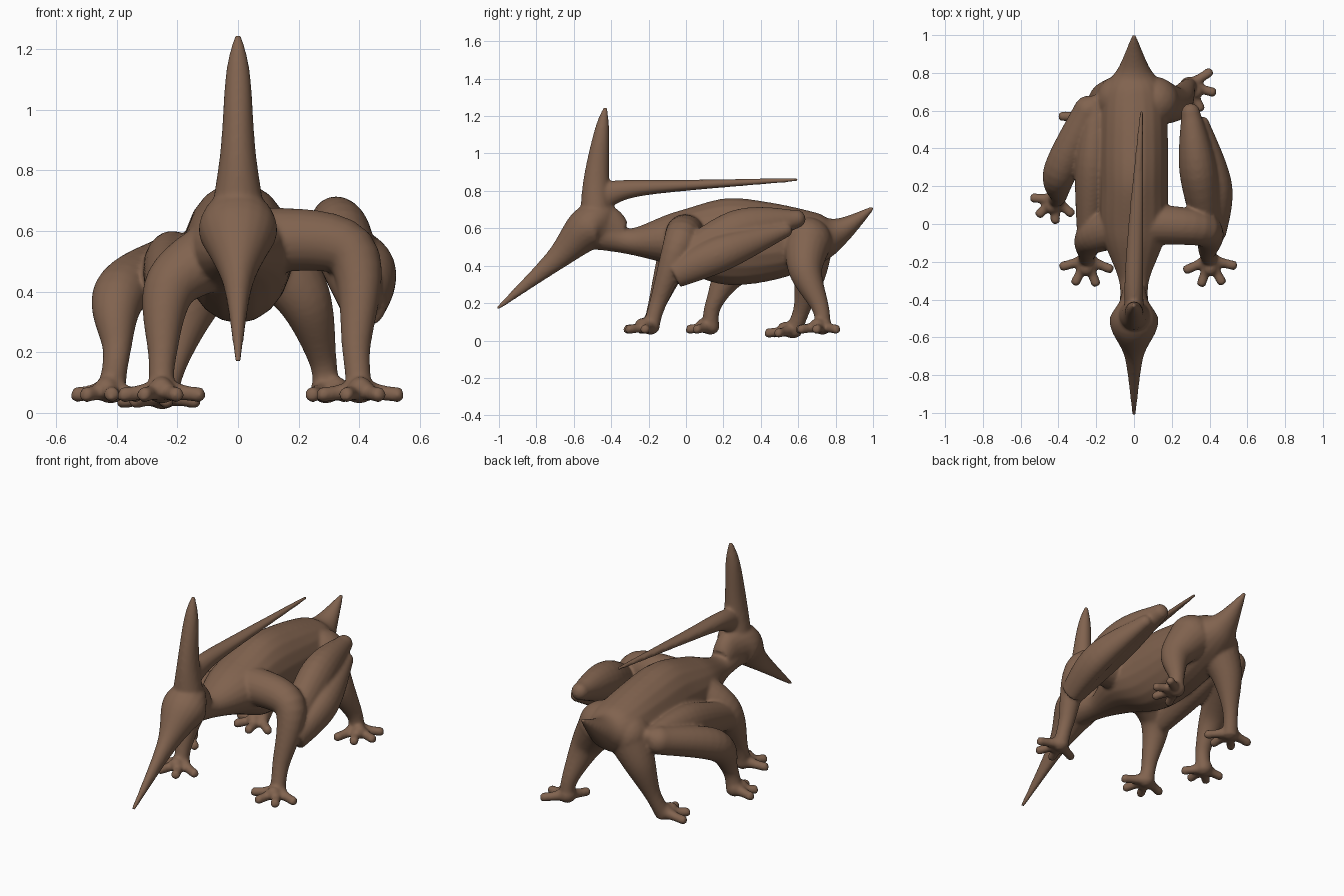
import bpy, bmesh, math
from mathutils import Vector

cube = bpy.data.objects.get("Cube")
if cube:
    bpy.data.objects.remove(cube, do_unlink=True)

hide_brown = bpy.data.materials.new("hide_brown")
hide_brown.use_nodes = True
brown = (0.22, 0.125, 0.078, 1)
hide_brown.diffuse_color = brown
hide_brown.node_tree.nodes["Principled BSDF"].inputs["Base Color"].default_value = brown

bm = bmesh.new()
SIDES, STEPS = 20, 8


def spline(before, start, end, after, t):
    """Smooth curve from start to end, steered by the neighbouring stations."""
    leave, arrive = (end - before) / 2, (after - start) / 2
    bend = start - end
    return start + t * (leave + t * (-3 * bend - 2 * leave - arrive
                                     + t * (2 * bend + leave + arrive)))


def tube(centres, widths, heights):
    """Sweep an ellipse smoothly through the given centres."""
    stations = [Vector((*centre, width, height))
                for centre, width, height in zip(centres, widths, heights)]
    padded = [stations[0], *stations, stations[-1]]
    path = [spline(*padded[i:i + 4], step / STEPS)
            for i in range(len(stations) - 1) for step in range(STEPS)]
    path.append(stations[-1])
    rings, side = [], None
    for i, station in enumerate(path):
        previous, following = path[max(i - 1, 0)], path[min(i + 1, len(path) - 1)]
        along = Vector((following - previous)[:3]).normalized()
        if side is None:
            side = Vector((0, 1, 0)) if abs(along.x) > 0.8 else Vector((1, 0, 0))
        side = (side - along * side.dot(along)).normalized()
        other = along.cross(side)
        centre, width, height = Vector(station[:3]), station[3], station[4]
        ring = []
        for j in range(SIDES):
            angle = math.tau * j / SIDES
            ring.append(bm.verts.new(centre + side * width * math.cos(angle)
                                     + other * height * math.sin(angle)))
        rings.append(ring)
    for lower, upper in zip(rings, rings[1:]):
        for j in range(SIDES):
            bm.faces.new((lower[j - 1], lower[j], upper[j], upper[j - 1]))
    bm.faces.new(reversed(rings[0]))
    bm.faces.new(rings[-1])


def ball(centre, radius):
    made = bmesh.ops.create_icosphere(bm, subdivisions=3, radius=radius)
    bmesh.ops.translate(bm, verts=made["verts"], vec=centre)


def midline(*stations):
    """Part on the centre plane, from stations of y, z, half width, half height."""
    tube([(0, y, z) for y, z, width, height in stations],
         [width for y, z, width, height in stations],
         [height for y, z, width, height in stations])


def foot(palm, heading, length):
    """Splayed four-toed foot with a thick palm and rounded toe tips."""
    palm = Vector(palm)
    rise = Vector((0, 0, 0.02))

    def toward(degrees):
        return Vector((math.cos(math.radians(degrees)), math.sin(math.radians(degrees)), 0))

    ball(palm + rise, 0.05)
    ball(palm + rise + toward(heading) * length * 0.3, 0.04)
    for spread in range(-72, 73, 48):
        toe = toward(heading + spread) * length
        girth = [0.04, 0.026, 0.025, 0.012]
        tube([palm + rise, palm + rise / 3 + toe / 2, palm + toe * 0.9, palm + toe],
             girth, girth)


def leg(root, knee, ankle, palm, thickness, heading, length=0.15):
    """Leg thickest at the root, narrowing to the ankle, ending in a foot."""
    girth = [*thickness, 0.046, 0.046]
    tube([root, knee, ankle, palm], girth, girth)
    ball(root, thickness[0])
    foot(palm, heading, length)


def wing_lobe(tip, middle, base, width):
    """Folded wing: a spindle with a rounded tip."""
    taper = [width / 2, width, width * 0.7]
    tube([tip, middle, base], taper, [taper[0], width * 1.2, width * 0.9])
    ball(tip, width / 2)


# Neck, trunk and tail
midline((-.45, .57, .08, .09), (-.3, .53, .08, .07), (-.05, .54, .17, .15),
        (.2, .53, .18, .23), (.45, .53, .18, .21), (.7, .55, .16, .14),
        (.83, .59, .08, .07), (1, .71, .01, .01))

# Head and beak
midline((-.34, .57, .06, .07), (-.42, .6, .08, .12), (-.52, .6, .13, .12),
        (-.7, .43, .05, .06), (-1.01, .17, .01, .01))

# Upright horn
midline((-.48, .6, .1, .09), (-.48, .85, .06, .07), (-.45, 1.12, .04, .04),
        (-.43, 1.25, .01, .01))

# Long crest sweeping back over the trunk, leaning slightly to the left
tube([(0, -.46, .77), (0, -.3, .81), (.01, 0, .83), (.04, .6, .86)],
     [.05, .05, .04, .01], [.08, .05, .03, .01])

# Front legs
leg(root=(.05, 0, .57), knee=(.37, -.03, .53), ankle=(.39, -.15, .2),
    palm=(.4, -.19, .06), thickness=(.11, .09), heading=-85)
leg(root=(-.04, 0, .54), knee=(-.22, -.07, .42), ankle=(-.25, -.16, .18),
    palm=(-.25, -.19, .06), thickness=(.12, .09), heading=-93)

# Hind legs, with the feet turned differently
leg(root=(.11, .65, .53), knee=(.22, .64, .37), ankle=(.28, .72, .17),
    palm=(.29, .73, .06), thickness=(.13, .09), heading=-38)
leg(root=(-.07, .66, .52), knee=(-.15, .66, .36), ankle=(-.21, .62, .17),
    palm=(-.25, .57, .04), thickness=(.13, .09), heading=-108)

# Right wing limb standing on its own smaller foot
leg(root=(-.24, .6, .5), knee=(-.39, .28, .39), ankle=(-.4, .15, .2),
    palm=(-.42, .13, .06), thickness=(.08, .09), heading=-112, length=.13)

# Folded wings: inner and outer lobe on the left, inner lobe on the right
wing_lobe(tip=(.3, .59, .65), middle=(.34, .28, .58), base=(.4, -.08, .38), width=.1)
wing_lobe(tip=(.36, .53, .59), middle=(.44, .2, .47), base=(.43, -.06, .35), width=.08)
wing_lobe(tip=(-.2, .64, .53), middle=(-.22, .32, .49), base=(-.24, -.05, .4), width=.09)

bmesh.ops.recalc_face_normals(bm, faces=bm.faces[:])
mesh = bpy.data.meshes.new("crested_creature_body")
bm.to_mesh(mesh)
bm.free()
body = bpy.data.objects.new("crested_creature_body", mesh)
bpy.context.collection.objects.link(body)
mesh.materials.append(hide_brown)

# Fuse the limbs and trunk into one soft skin
fuse = body.modifiers.new("fuse", 'REMESH')
fuse.mode = 'VOXEL'
fuse.voxel_size = 0.009
fuse.use_smooth_shade = True
soften = body.modifiers.new("soften", 'SMOOTH')
soften.factor = 0.5
soften.iterations = 8
